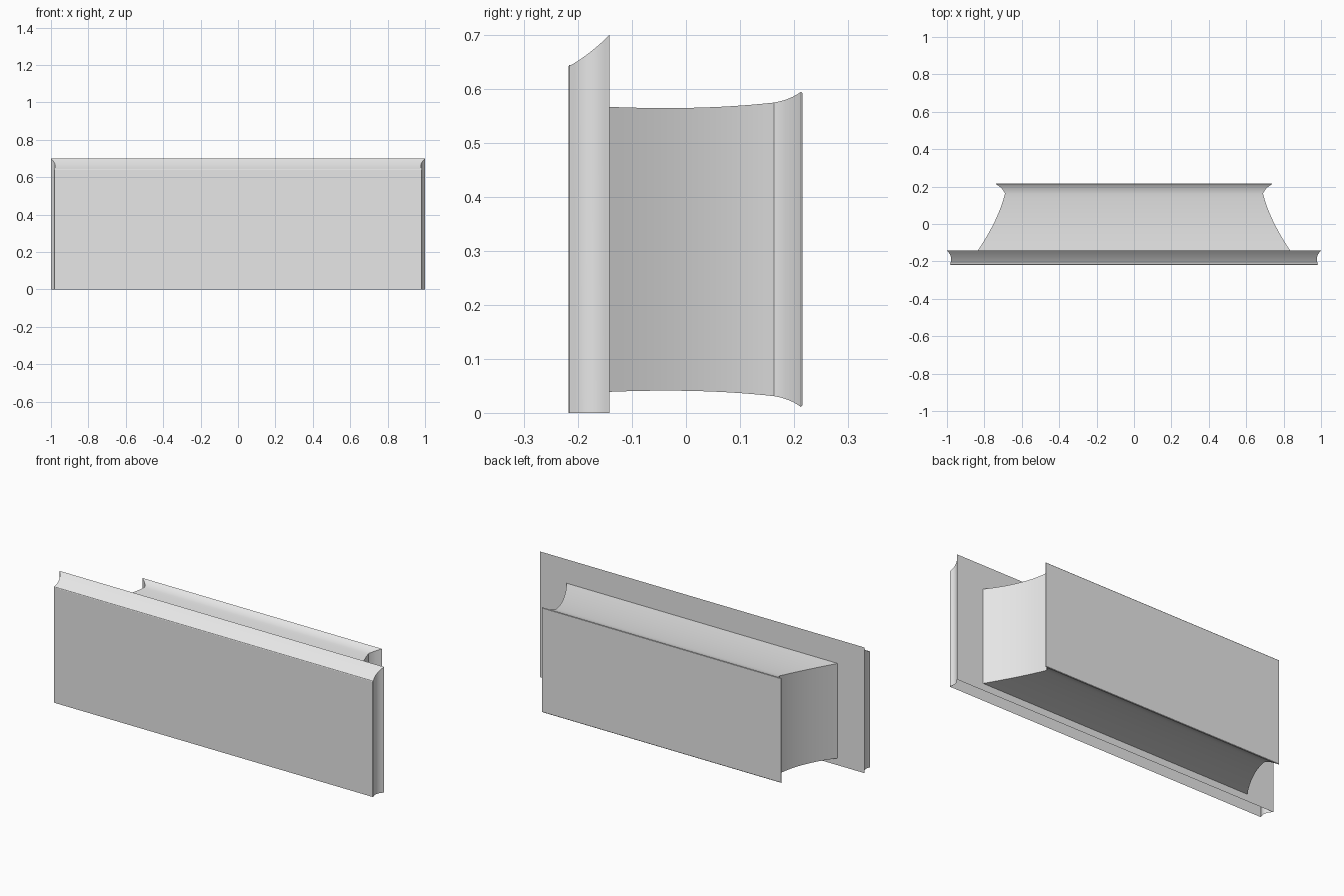
import bpy
import bmesh
import math
from mathutils import Vector

old = bpy.data.objects.get("Cube")
if old:
    bpy.data.objects.remove(old, do_unlink=True)

grey = bpy.data.materials.new("light_grey")
grey.use_nodes = True
grey.diffuse_color = (0.8, 0.8, 0.8, 1)
grey.node_tree.nodes["Principled BSDF"].inputs["Base Color"].default_value = (0.8, 0.8, 0.8, 1)


def bend(start, control, end, steps):
    """Quadratic curve through stations of (y, half width, bottom z, top z)."""
    a, b, c = (Vector(p) for p in (start, control, end))
    return [a * (1 - t) ** 2 + b * 2 * t * (1 - t) + c * t * t
            for t in (i / steps for i in range(steps + 1))]


def loft(name, stations, sides, caps):
    """Join rectangular sections along y; sides: 0 bottom, 1 +x, 2 top, 3 -x."""
    bm = bmesh.new()
    rings = []
    for y, w, low, high in stations:
        corners = ((-w, low), (w, low), (w, high), (-w, high))
        rings.append([bm.verts.new((x, y, z)) for x, z in corners])
    for a, b in zip(rings, rings[1:]):
        for i in sides:
            j = (i + 1) % 4
            bm.faces.new((a[i], a[j], b[j], b[i]))
    if "front" in caps:
        bm.faces.new(rings[0][::-1])
    if "back" in caps:
        bm.faces.new(rings[-1])
    # Wind every face outward from the section centre line
    middle = sum((v.co for v in bm.verts), Vector()) / len(bm.verts)
    for f in bm.faces:
        f.normal_update()
        out = f.calc_center_median() - middle
        n = f.normal
        axis = max(range(3), key=lambda k: abs(n[k]))
        if n[axis] * out[axis] < 0:
            f.normal_flip()
    mesh = bpy.data.meshes.new(name)
    bm.to_mesh(mesh)
    bm.free()
    mesh.materials.append(grey)
    obj = bpy.data.objects.new(name, mesh)
    bpy.context.collection.objects.link(obj)
    bpy.ops.object.select_all(action="DESELECT")
    obj.select_set(True)
    bpy.context.view_layer.objects.active = obj
    bpy.ops.object.shade_smooth_by_angle(angle=math.radians(25))
    return obj


# Front panel: hollow-moulded ends, sloping top, open underside
lip = [(-0.218, 0.982, 0, 0.642), (-0.216, 0.984, 0, 0.645)]
cove = bend((-0.212, 0.983, 0, 0.645), (-0.175, 0.966, 0, 0.667), (-0.142, 1, 0, 0.7), 10)
loft("front_panel", lip + cove, (1, 2, 3), ("front", "back"))

# Rear body: waisted block that flares out to a flat back
waist = bend((-0.142, 0.835, 0.039, 0.567), (0.0285, 0.7215, 0.046, 0.56),
             (0.163, 0.69, 0.031, 0.575), 14)
flare = bend((0.163, 0.69, 0.031, 0.575), (0.193, 0.703, 0.026, 0.58),
             (0.213, 0.738, 0.011, 0.595), 8)
rim = [(0.216, 0.737, 0.014, 0.592)]
loft("rear_body", waist + flare[1:] + rim, (0, 1, 2, 3), ("back",))
